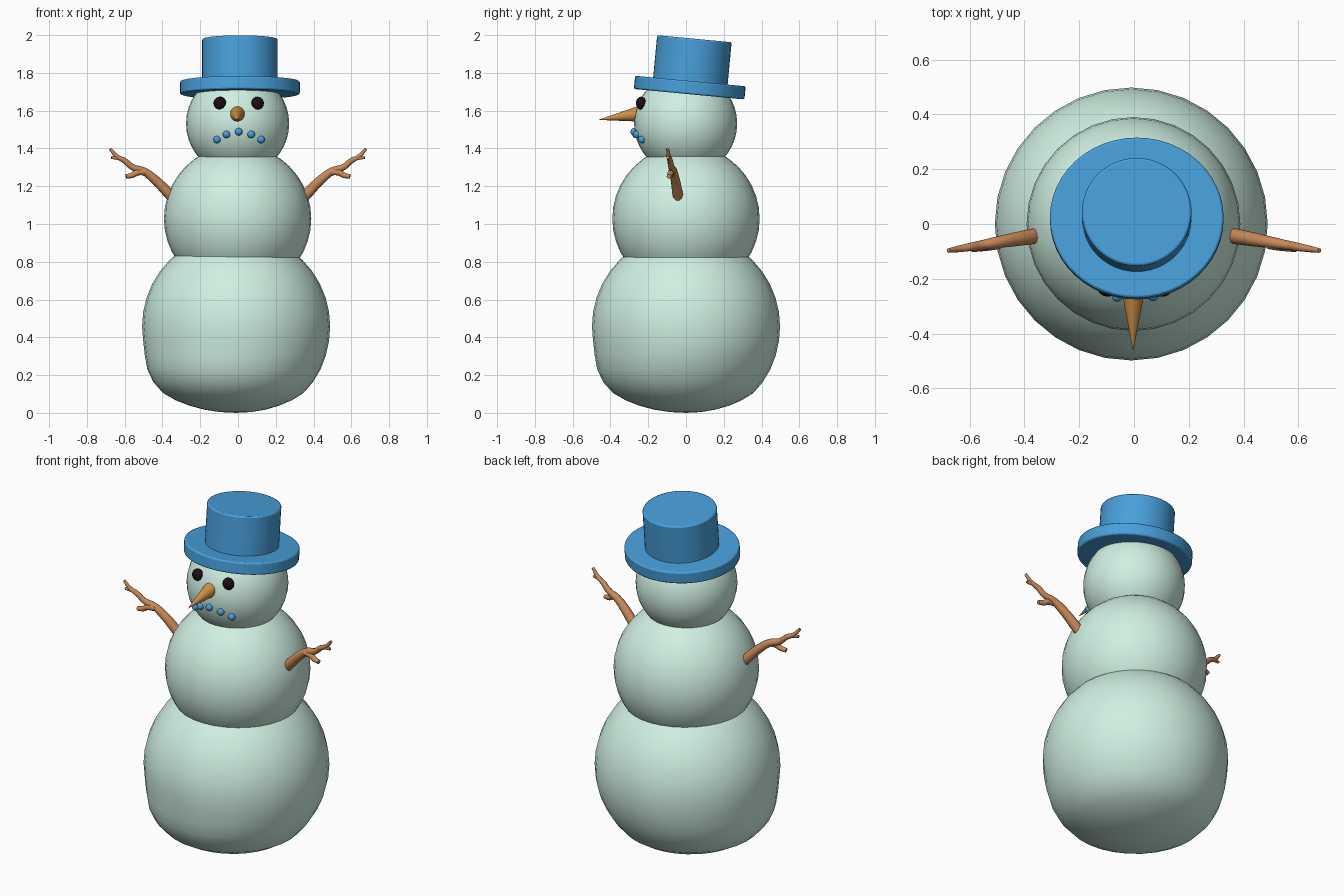
import bpy
from math import radians, sqrt
from mathutils import Vector

if "Cube" in bpy.data.objects:
    bpy.data.objects.remove(bpy.data.objects["Cube"])


def material(name, rgb):
    m = bpy.data.materials.new(name)
    m.diffuse_color = (*rgb, 1)
    m.use_nodes = True
    m.node_tree.nodes["Principled BSDF"].inputs["Base Color"].default_value = m.diffuse_color
    return m


SNOW = material("snow", (0.63, 0.87, 0.76))
BLUE = material("blue", (0.065, 0.35, 0.71))
COAL = material("coal", (0.012, 0.004, 0.008))
WOOD = material("wood", (0.58, 0.25, 0.10))
CARROT = material("carrot", (0.62, 0.28, 0.06))


def finish(name, mat):
    ob = bpy.context.object
    ob.name = name
    ob.data.materials.clear()
    ob.data.materials.append(mat)
    bpy.ops.object.transform_apply(location=True, rotation=True, scale=True)
    bpy.ops.object.shade_smooth_by_angle(angle=radians(40))
    return ob


def ball(name, mat, loc, size, seg=32, rings=20):
    bpy.ops.mesh.primitive_uv_sphere_add(segments=seg, ring_count=rings, radius=1, location=loc)
    bpy.context.object.scale = size
    return finish(name, mat)


# Snow body: the bottom ball settles onto the ground and bulges to the front left
base = ball("bottom_snowball", SNOW, (-0.01, 0, 0.457), (0.498,) * 3)
for v in base.data.vertices:
    x, y, z = v.co.x + 0.01, v.co.y, v.co.z
    r = sqrt(x * x + y * y)
    t = min(max((0.38 - z) / 0.26, 0), 1)
    t = t * t * (3 - 2 * t)
    if r > 0.001:
        f = 1 + t * (0.055 - 0.06 * (x + y) / (r * 1.414))
        v.co.x, v.co.y = x * f - 0.01, y * f
    if z < 0.1:
        v.co.z = (z + 0.041) * 0.1 / 0.141
ball("middle_snowball", SNOW, (-0.002, 0, 1.028), (0.39,) * 3)
ball("head", SNOW, (-0.002, -0.002, 1.532), (0.273,) * 3)

# Tilted top hat
HAT = Vector((0.01, 0.02, 1.722))
TILT = radians(-5.4)
AXIS = Vector((0, 0.094, 0.9956))


def hat_part(name, offset, rx, ry, height):
    bpy.ops.mesh.primitive_cylinder_add(vertices=48, radius=1, depth=1,
                                        location=HAT + AXIS * offset, rotation=(TILT, 0, 0))
    bpy.context.object.scale = (rx, ry, height)
    ob = finish(name, BLUE)
    bevel = ob.modifiers.new("soft edge", "BEVEL")
    bevel.width = 0.008
    bevel.segments = 2
    bevel.limit_method = "ANGLE"


hat_part("hat_brim", 0, 0.317, 0.294, 0.07)
hat_part("hat_crown", 0.14, 0.2, 0.198, 0.24)

# Eyes
for side, x in (("left", -0.096), ("right", 0.104)):
    ball(side + "_eye", COAL, (x, -0.238, 1.64), (0.033, 0.027, 0.034), 20, 12)

# Pebble mouth
for i, (x, z) in enumerate([(-0.111, 1.447), (-0.061, 1.474), (0.004, 1.488),
                            (0.07, 1.474), (0.122, 1.447)]):
    y = -sqrt(0.273 ** 2 - x * x - (z - 1.532) ** 2)
    ball(f"mouth_pebble_{i + 1}", BLUE, (x, y - 0.004, z), (0.02,) * 3, 16, 10)

# Carrot nose
tip, root = Vector((-0.003, -0.46, 1.552)), Vector((-0.003, -0.235, 1.585))
direction = tip - root
bpy.ops.mesh.primitive_cone_add(vertices=24, radius1=0.044, radius2=0.001, depth=direction.length,
                                location=(tip + root) / 2,
                                rotation=direction.to_track_quat("Z", "Y").to_euler())
finish("nose", CARROT)

# Branch arms: a main limb and two twigs, as (x, z, radius) paths
PATHS = [
    [(0.33, 1.12, .028), (0.38, 1.175, .028), (0.44, 1.235, .025), (0.50, 1.28, .021),
     (0.56, 1.302, .017), (0.60, 1.335, .015), (0.64, 1.357, .012), (0.677, 1.398, .008)],
    [(0.49, 1.275, .018), (0.535, 1.272, .017), (0.56, 1.258, .015), (0.593, 1.252, .012)],
    [(0.615, 1.347, .011), (0.645, 1.35, .010), (0.67, 1.352, .008)],
]


def arm(name, s):
    cu = bpy.data.curves.new(name, "CURVE")
    cu.dimensions = "3D"
    cu.bevel_depth = 1
    cu.bevel_resolution = 3
    cu.resolution_u = 5
    cu.use_fill_caps = True
    for k, path in enumerate(PATHS):
        sp = cu.splines.new("BEZIER")
        sp.bezier_points.add(len(path) - 1)
        for p, (x, z, r) in zip(sp.bezier_points, path):
            y = -0.045 - (x - 0.37) * 0.17 - 0.008 * (k == 1)
            p.co = (s * x, y, z)
            p.radius = r
            p.handle_left_type = p.handle_right_type = "AUTO"
    ob = bpy.data.objects.new(name, cu)
    bpy.context.collection.objects.link(ob)
    bpy.ops.object.select_all(action="DESELECT")
    ob.select_set(True)
    bpy.context.view_layer.objects.active = ob
    bpy.ops.object.convert(target="MESH")
    finish(name, WOOD)


arm("left_arm", -1)
arm("right_arm", 1)
